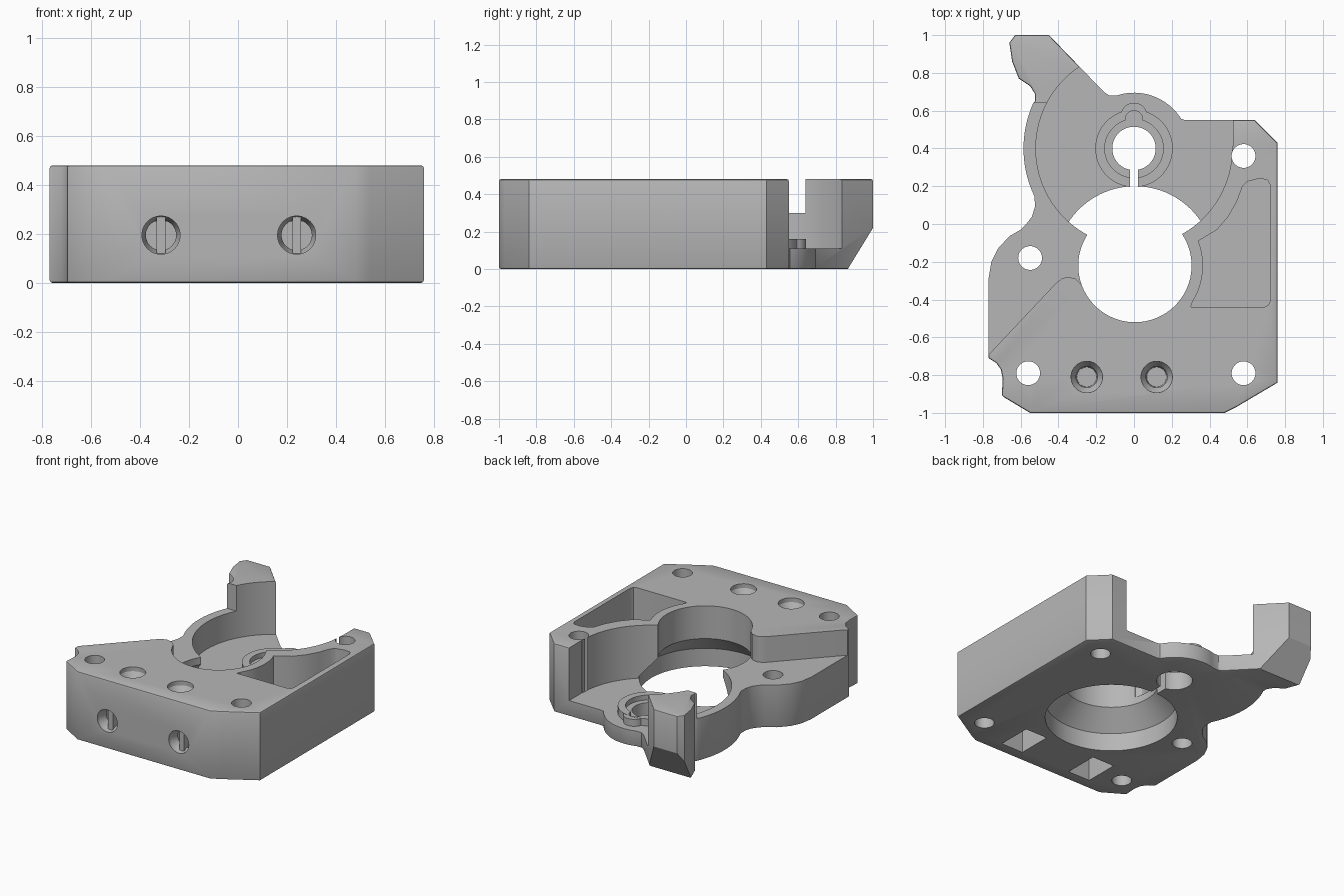
import bpy, bmesh, math
from mathutils import Matrix, Vector

if "Cube" in bpy.data.objects:
    bpy.data.objects.remove(bpy.data.objects["Cube"], do_unlink=True)

grey = bpy.data.materials.new("plain_grey")
grey.use_nodes = True
colour = (0.47, 0.47, 0.47, 1)
grey.diffuse_color = colour
grey.node_tree.nodes["Principled BSDF"].inputs["Base Color"].default_value = colour

TOP, LEDGE, FLOOR = 0.48, 0.30, 0.11
OVER = 0.6
HUB = (0, 0.4)
ALONG_X = Matrix(((0, 0, 1, 0), (1, 0, 0, 0), (0, 1, 0, 0), (0, 0, 0, 1)))


def finish(name, bm):
    bmesh.ops.recalc_face_normals(bm, faces=bm.faces)
    mesh = bpy.data.meshes.new(name)
    bm.to_mesh(mesh)
    bm.free()
    mesh.materials.append(grey)
    ob = bpy.data.objects.new(name, mesh)
    bpy.context.collection.objects.link(ob)
    return ob


def prism(name, pts, z0, z1, matrix=Matrix()):
    bm = bmesh.new()
    face = bm.faces.new([bm.verts.new((x, y, z0)) for x, y in pts])
    ext = bmesh.ops.extrude_face_region(bm, geom=[face])
    up = [v for v in ext["geom"] if isinstance(v, bmesh.types.BMVert)]
    bmesh.ops.translate(bm, vec=(0, 0, z1 - z0), verts=up)
    bm.transform(matrix)
    return finish(name, bm)


def lathe(name, profile, centre, steps=64, matrix=Matrix()):
    """Solid of revolution from (radius, height) pairs, capped at both ends."""
    bm = bmesh.new()
    rings = [[bm.verts.new((r * math.cos(2 * math.pi * i / steps),
                            r * math.sin(2 * math.pi * i / steps), z))
              for i in range(steps)] for r, z in profile]
    for a, b in zip(rings, rings[1:]):
        for i in range(steps):
            j = (i + 1) % steps
            bm.faces.new((a[i], a[j], b[j], b[i]))
    bm.faces.new(rings[0])
    bm.faces.new(rings[-1])
    bm.transform(Matrix.Translation(Vector((*centre, 0)[:3])) @ matrix)
    return finish(name, bm)


def cylinder(name, centre, r, z0, z1, steps=48):
    return lathe(name, [(r, z0), (r, z1)], centre, steps)


def box(name, x0, x1, y0, y1, z0, z1):
    return prism(name, [(x0, y0), (x1, y0), (x1, y1), (x0, y1)], z0, z1)


def arc(centre, r, a0, a1, n):
    return [(centre[0] + r * math.cos(math.radians(a0 + (a1 - a0) * i / n)),
             centre[1] + r * math.sin(math.radians(a0 + (a1 - a0) * i / n)))
            for i in range(n + 1)]


def apply(ob, mod):
    bpy.context.view_layer.objects.active = ob
    bpy.ops.object.modifier_apply(modifier=mod.name)


def combine(ob, tool, operation="DIFFERENCE"):
    mod = ob.modifiers.new("combine", "BOOLEAN")
    mod.operation = operation
    mod.solver = "EXACT"
    mod.object = tool
    apply(ob, mod)
    bpy.data.objects.remove(tool, do_unlink=True)


# Full-height block with the whole outline
outline = [(-0.70, -0.91), (-0.55, -1), (0.48, -1), (0.54, -0.97), (0.76, -0.84),
           (0.76, 0.43), (0.64, 0.55), (0.27, 0.55)]
outline += arc(HUB, 0.295, 32, 108, 16)
outline += [(-0.13, 0.68), (-0.16, 0.70), (-0.45, 1), (-0.63, 1), (-0.66, 0.96),
            (-0.645, 0.86), (-0.61, 0.77), (-0.55, 0.73), (-0.525, 0.69), (-0.525, 0.65)]
outline += arc(HUB, 0.585, 156, 206, 16)
outline += [(-0.525, 0.09), (-0.54, 0.04), (-0.57, 0), (-0.60, -0.03), (-0.66, -0.065),
            (-0.72, -0.13), (-0.755, -0.20), (-0.77, -0.29), (-0.77, -0.71),
            (-0.73, -0.735), (-0.705, -0.77), (-0.695, -0.82)]
body = prism("mount_body", outline, 0, TOP)
bevel = body.modifiers.new("soft_edges", "BEVEL")
bevel.width = 0.01
bevel.segments = 2
bevel.limit_method = "ANGLE"
bevel.angle_limit = math.radians(60)
apply(body, bevel)

# Lower ledge on the right-hand lug and the curved wall
combine(body, prism("ledge_cut", [(-0.9, -0.83), (-0.41, -0.31), (-0.38, -0.288),
                                  (-0.35, -0.28), (-0.31, -0.29), (-0.28, -0.32),
                                  (-0.1, -0.33), (-0.1, 0.64), (-0.9, 0.64)],
                    LEDGE, OVER))

# Round cavity with a straight side behind the corner hole
combine(body, cylinder("cavity_cut", HUB, 0.52, FLOOR, OVER, 96))
combine(body, box("cavity_side_cut", 0.1, 0.523, 0.41, 0.75, FLOOR, OVER))

# Sloped underside of the horn
combine(body, prism("horn_slope_cut", [(0.859, -0.01), (1.01, 0.236), (1.2, 0.236),
                                       (1.2, -0.01)], -0.9, 0, ALONG_X))

# Raised hub with a small key lobe
combine(body, cylinder("hub", HUB, 0.205, 0.03, 0.16, 64), "UNION")
combine(body, cylinder("hub_key", (0, 0.572), 0.07, 0.04, 0.159, 32), "UNION")
combine(body, cylinder("hub_recess", HUB, 0.155, 0.125, OVER, 64))
combine(body, cylinder("key_recess", (0, 0.555), 0.045, 0.126, OVER, 32))
combine(body, cylinder("hub_bore", HUB, 0.115, -0.1, OVER))
combine(body, box("hub_slit", -0.022, 0.022, 0.1, 0.32, -0.1, OVER))

# Main bore, wide below and narrowing upward
combine(body, lathe("main_bore", [(0.42, -0.1), (0.42, 0.125), (0.3, 0.25), (0.3, OVER)],
                    (0.005, -0.22), 96))

# Side pocket behind a thin curved wall
pocket = [(0.30, -0.44), (0.69, -0.44), (0.71, -0.43), (0.72, -0.41), (0.72, 0.21),
          (0.705, 0.235), (0.66, 0.24), (0.60, 0.225), (0.575, 0.20), (0.545, 0.12),
          (0.50, 0.04), (0.44, -0.03), (0.34, -0.09)]
pocket += arc((0.005, -0.22), 0.36, 17, -32, 12)
combine(body, prism("pocket_cut", pocket, 0.2, OVER))

# Through holes
for spot in ((-0.56, -0.79), (0.58, -0.79), (-0.55, -0.18), (0.58, 0.36)):
    combine(body, cylinder("through_hole", spot, 0.063, -0.1, OVER))

# Countersunk blind holes on top
for x in (-0.25, 0.12):
    combine(body, lathe("screw_hole", [(0.052, 0.3), (0.057, 0.41), (0.083, 0.45), (0.083, OVER)],
                        (x, -0.81), 48))

# Front sockets, each with a nut pocket below and an upright bar inside
for x in (-0.315, 0.24):
    combine(body, lathe("front_socket", [(0.078, -0.2), (0.078, 0.03), (0.062, 0.06), (0.062, 0.12)],
                        (x, -1, 0.195), 48, Matrix.Rotation(math.radians(-90), 4, "X")))
    combine(body, box("nut_pocket", x - 0.085, x + 0.085, -0.92, -0.68, -0.1, 0.25))
    side = "right" if x < 0 else "left"
    box(f"socket_bar_{side}", x - 0.018, x + 0.018, -0.965, -0.915, 0.118, 0.272)

# Smooth curves, crisp edges
for ob in bpy.context.view_layer.objects:
    ob.select_set(ob == body)
bpy.context.view_layer.objects.active = body
bpy.ops.object.shade_smooth_by_angle(angle=math.radians(30))
